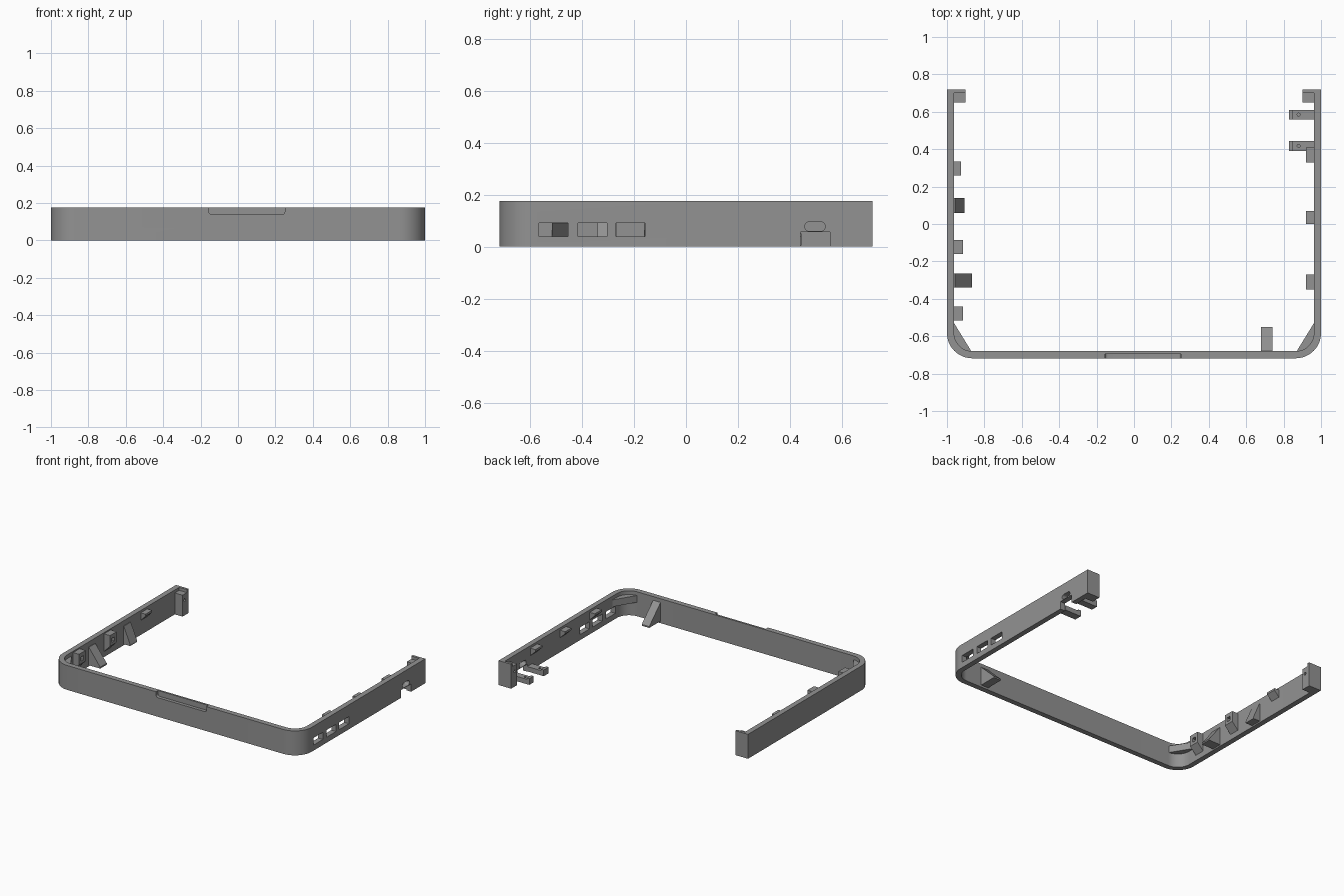
import bpy, bmesh, math

if "Cube" in bpy.data.objects:
    bpy.data.objects.remove(bpy.data.objects["Cube"])

H = 0.177            # wall height
X, Y = 1.0, 0.718    # outer half sizes
T = 0.038            # wall thickness
XI = X - T           # inner face of the side walls
YI = -Y + T          # inner face of the front wall

grey = bpy.data.materials.new("grey plastic")
grey.diffuse_color = (0.29, 0.29, 0.29, 1)
grey.use_nodes = True
grey.node_tree.nodes["Principled BSDF"].inputs["Base Color"].default_value = grey.diffuse_color


def prism(name, pts, axis, lo, hi):
    """Extrude a 2D outline along an axis: x takes (y,z), y takes (x,z), z takes (x,y)."""
    place = {"x": lambda p, d: (d, p[0], p[1]),
             "y": lambda p, d: (p[0], d, p[1]),
             "z": lambda p, d: (p[0], p[1], d)}[axis]
    bm = bmesh.new()
    a = [bm.verts.new(place(p, lo)) for p in pts]
    b = [bm.verts.new(place(p, hi)) for p in pts]
    bm.faces.new(a)
    bm.faces.new(b[::-1])
    n = len(pts)
    for i in range(n):
        j = (i + 1) % n
        bm.faces.new((a[j], a[i], b[i], b[j]))
    bmesh.ops.recalc_face_normals(bm, faces=bm.faces)
    me = bpy.data.meshes.new(name)
    bm.to_mesh(me)
    bm.free()
    me.materials.append(grey)
    ob = bpy.data.objects.new(name, me)
    bpy.context.collection.objects.link(ob)
    return ob


def box(name, x, y, z):
    return prism(name, [(x[0], y[0]), (x[1], y[0]), (x[1], y[1]), (x[0], y[1])], "z", *z)


def arc(cx, cy, r, a0, a1, n=12):
    return [(cx + r * math.cos(math.radians(a0 + (a1 - a0) * i / n)),
             cy + r * math.sin(math.radians(a0 + (a1 - a0) * i / n))) for i in range(n + 1)]


def cut(ob, cutters):
    bpy.context.view_layer.objects.active = ob
    for c in cutters:
        c.hide_render = True
        m = ob.modifiers.new("cut", "BOOLEAN")
        m.operation = "DIFFERENCE"
        m.solver = "EXACT"
        m.object = c
        bpy.ops.object.modifier_apply(modifier=m.name)
        bpy.data.objects.remove(c)


# U-shaped wall with rounded front corners
R, CX, CY = 0.135, X - 0.135, -Y + 0.135
outer = [(-X, Y)] + arc(-CX, CY, R, 180, 270) + arc(CX, CY, R, 270, 360) + [(X, Y)]
inner = [(XI, Y)] + arc(CX, CY, R - T, 360, 270) + arc(-CX, CY, R - T, 270, 180) + [(-XI, Y)]
frame = prism("frame_wall", outer + inner, "z", 0, H)

# Openings in the right wall: three ports, a cable notch and an oval hole
cutters = [box("port_cutter", (0.9, 1.1), (a, b), (0.04, 0.092))
           for a, b in ((-0.565, -0.455), (-0.415, -0.305), (-0.27, -0.157))]
cutters.append(box("notch_cutter", (0.9, 1.1), (0.44, 0.555), (-0.05, 0.056)))
oval = arc(0.475, 0.078, 0.018, 90, 270, 8) + arc(0.518, 0.078, 0.018, -90, 90, 8)
cutters.append(prism("oval_cutter", oval, "x", 0.9, 1.1))
# Finger recess along the front rim
scoop = ([(-0.155, 0.25)] + arc(-0.14, 0.153, 0.015, 180, 270, 4)
         + arc(0.235, 0.153, 0.015, 270, 360, 4) + [(0.25, 0.25)])
cutters.append(prism("recess_cutter", scoop, "y", -0.8, -Y + 0.024))
cut(frame, cutters)
bpy.ops.object.select_all(action="DESELECT")
frame.select_set(True)
bpy.context.view_layer.objects.active = frame
bpy.ops.object.shade_smooth_by_angle(angle=math.radians(30))

for s, side in ((-1, "left"), (1, "right")):
    # Back end posts: full-height lip plus a slightly lower screw block
    xs = sorted((s * 0.90, s * XI))
    box(side + "_end_lip", xs, (0.70, Y), (0, H))
    post = box(side + "_end_post", xs, (0.65, 0.70), (0, 0.155))
    cut(post, [prism("screw_cutter", arc(0.675, 0.11, 0.01, 0, 330, 11), "x",
                     *sorted((s * 0.88, s * 0.94)))])
    # Corner gusset plates
    prism(side + "_corner_plate",
          [(s * 0.962, -0.53), (s * 0.87, YI), (s * 0.885, -0.69), (s * 0.93, -0.66),
           (s * 0.96, -0.62), (s * 0.972, -0.585)], "z", 0.10, 0.15)

# Square-holed clips on the left wall, sloped underneath
for y0, y1 in ((-0.515, -0.44), (-0.16, -0.085)):
    clip = prism("left_holed_clip", [(-XI, 0.04), (-0.914, 0.09), (-0.914, 0.168), (-XI, 0.168)],
                 "y", y0, y1)
    ym = (y0 + y1) / 2
    cut(clip, [box("hole_cutter", (-0.945, -0.9), (ym - 0.015, ym + 0.015), (0.11, 0.14))])

# Small wedge clips on both walls
for s, y0, y1, reach in ((-1, 0.26, 0.335, 0.924), (1, 0.33, 0.41, 0.92),
                         (1, 0.0, 0.07, 0.92), (1, -0.35, -0.27, 0.92)):
    prism("wedge_clip", [(s * XI, 0.105), (s * reach, 0.145), (s * reach, 0.16), (s * XI, 0.16)],
          "y", y0, y1)

# Steep support ribs on the left wall
for y0, y1, reach in ((-0.34, -0.265, 0.867), (0.06, 0.14, 0.907)):
    prism("left_rib", [(-XI, 0.01), (-reach, 0.01), (-reach, 0.02), (-XI + 0.004, 0.14), (-XI, 0.14)],
          "y", y0, y1)

# Support rib on the front wall
prism("front_rib", [(YI, 0.015), (-0.55, 0.015), (-0.55, 0.025), (YI, 0.15)], "x", 0.68, 0.74)

# Board holder arms with raised tips on the right wall
for y0, y1 in ((0.56, 0.61), (0.39, 0.445)):
    arm = prism("holder_arm", [(XI, 0.005), (0.83, 0.005), (0.83, 0.05), (0.85, 0.05),
                               (0.85, 0.04), (XI, 0.04)], "y", y0, y1)
    cut(arm, [prism("pin_hole_cutter", arc(0.88, (y0 + y1) / 2, 0.008, 0, 330, 11), "z", 0.02, 0.1)])
